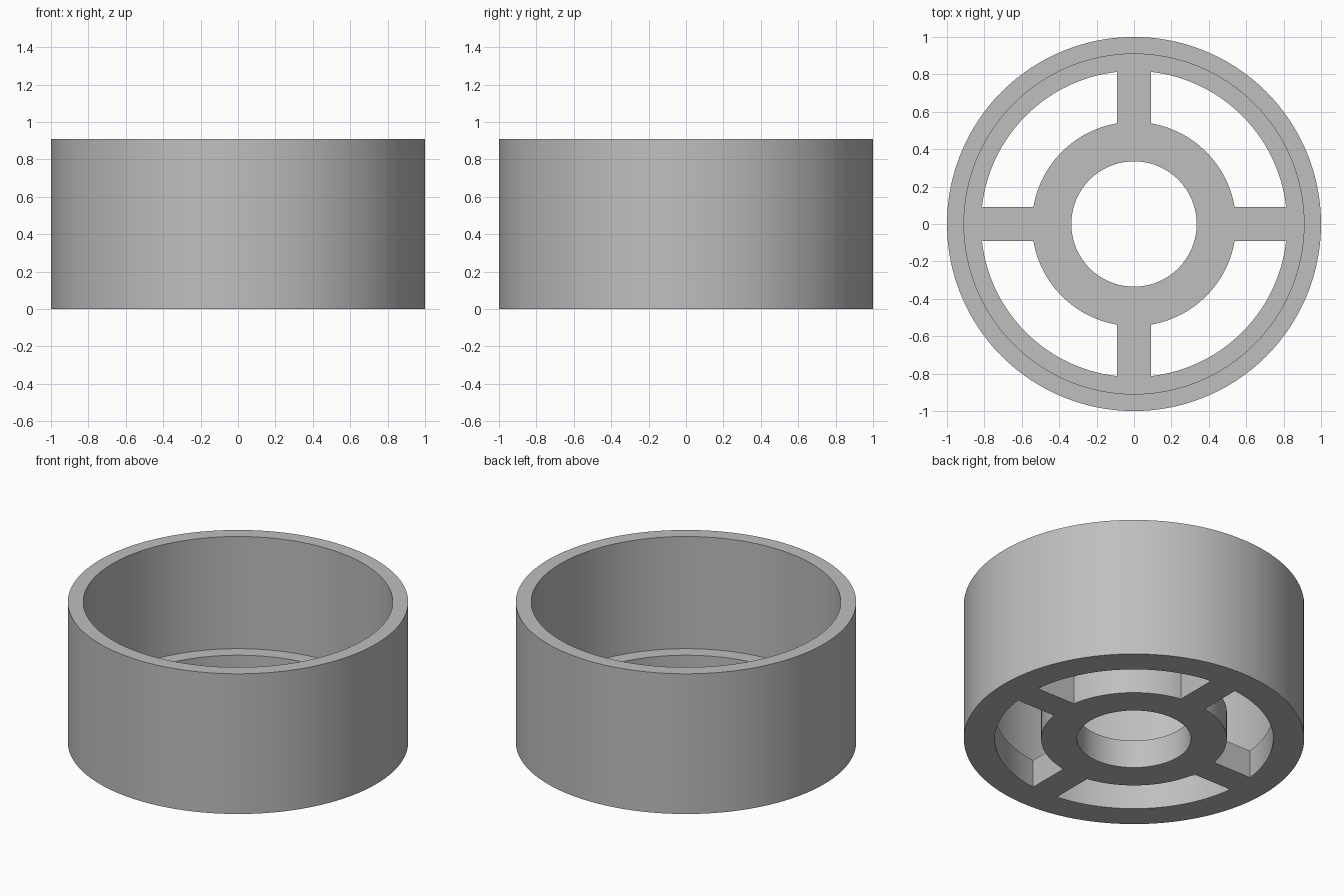
import bpy
import bmesh
from math import asin, cos, sin, pi

# Main dimensions
UNIT = 1 / 11
OUTER, WALL, LEDGE = 1.0, 10 * UNIT, 9 * UNIT
HUB, BORE, SPOKE_HALF = 6 * UNIT, 0.335, UNIT
HEIGHT, FLOOR = 10 * UNIT, 2 * UNIT
SEGMENTS = 128

cube = bpy.data.objects.get("Cube")
if cube:
    bpy.data.objects.remove(cube, do_unlink=True)

grey = bpy.data.materials.new("plain grey")
grey.use_nodes = True
colour = (0.52, 0.52, 0.52, 1)
grey.diffuse_color = colour
grey.node_tree.nodes["Principled BSDF"].inputs["Base Color"].default_value = colour


def make_object(name, bm):
    bmesh.ops.recalc_face_normals(bm, faces=bm.faces)
    mesh = bpy.data.meshes.new(name)
    bm.to_mesh(mesh)
    bm.free()
    mesh.materials.append(grey)
    obj = bpy.data.objects.new(name, mesh)
    bpy.context.collection.objects.link(obj)
    return obj


def lathe(name, profile):
    """Revolve a closed (radius, z) outline around the z axis."""
    bm = bmesh.new()
    rings = []
    for i in range(SEGMENTS):
        a = 2 * pi * i / SEGMENTS
        rings.append([bm.verts.new((r * cos(a), r * sin(a), z)) for r, z in profile])
    n = len(profile)
    for i in range(SEGMENTS):
        here, there = rings[i], rings[(i + 1) % SEGMENTS]
        for j in range(n):
            k = (j + 1) % n
            bm.faces.new((here[j], there[j], there[k], here[k]))
    return make_object(name, bm)


def arc(radius, steps):
    """Quarter arc that stops at the side of the spoke at each end."""
    start = asin(SPOKE_HALF / radius)
    span = pi / 2 - 2 * start
    return [(radius * cos(start + span * i / steps), radius * sin(start + span * i / steps))
            for i in range(steps + 1)]


def window_cutters(name):
    """Four quarter windows that leave the spokes standing between them."""
    outline = arc(LEDGE, 30) + arc(HUB, 30)[::-1]
    bm = bmesh.new()
    for q in range(4):
        c, s = round(cos(q * pi / 2)), round(sin(q * pi / 2))
        base = bm.faces.new([bm.verts.new((x * c - y * s, x * s + y * c, -FLOOR))
                             for x, y in outline])
        top = bmesh.ops.extrude_face_region(bm, geom=[base])["geom"]
        bmesh.ops.translate(bm, vec=(0, 0, 3 * FLOOR),
                            verts=[v for v in top if isinstance(v, bmesh.types.BMVert)])
    return make_object(name, bm)


# Open cup with a bored floor
cup = lathe("spoked_cup", [(BORE, 0), (OUTER, 0), (OUTER, HEIGHT),
                           (WALL, HEIGHT), (WALL, FLOOR), (BORE, FLOOR)])

# Cut the floor into hub, spokes and outer ledge
cutter = window_cutters("window_cutter")
cutter.hide_render = True
cut = cup.modifiers.new("windows", "BOOLEAN")
cut.operation = "DIFFERENCE"
cut.solver = "EXACT"
cut.object = cutter

bpy.ops.object.select_all(action="DESELECT")
cup.select_set(True)
bpy.context.view_layer.objects.active = cup
bpy.ops.object.modifier_apply(modifier=cut.name)
bpy.data.objects.remove(cutter, do_unlink=True)
bpy.ops.object.shade_smooth_by_angle(angle=pi / 6)
